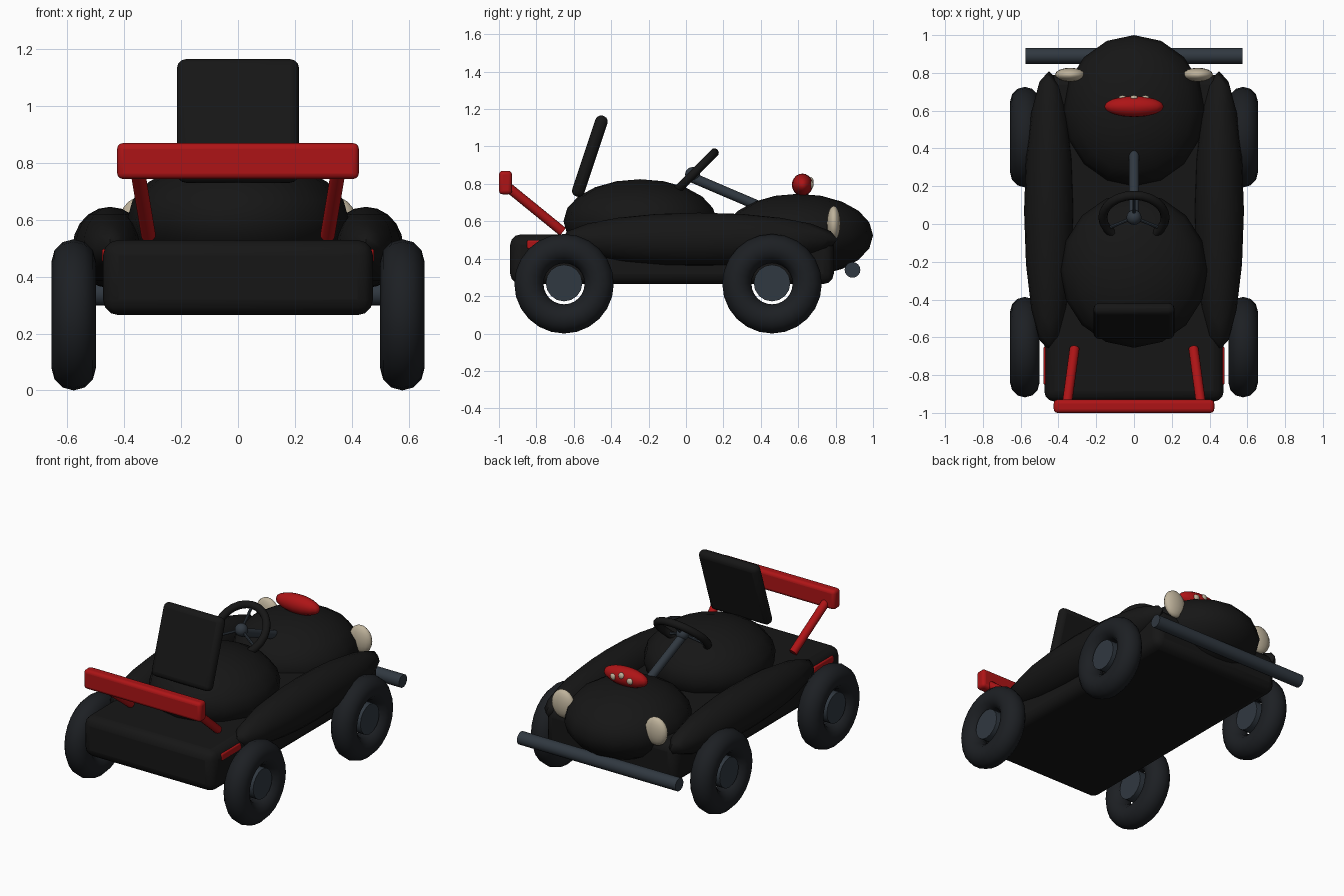
import bpy, math
from mathutils import Vector

if "Cube" in bpy.data.objects:
    bpy.data.objects.remove(bpy.data.objects["Cube"])

def material(name, rgb):
    m = bpy.data.materials.new(name)
    m.diffuse_color = (*rgb, 1)
    m.use_nodes = True
    m.node_tree.nodes["Principled BSDF"].inputs["Base Color"].default_value = m.diffuse_color
    return m

BLACK = material("black_paint", (0.008, 0.008, 0.008))
RUBBER = material("rubber", (0.012, 0.014, 0.017))
STEEL = material("dark_steel", (0.03, 0.04, 0.052))
RED = material("red_paint", (0.42, 0.007, 0.008))
CREAM = material("cream_lens", (0.52, 0.45, 0.33))

def finish(name, mat, angle=40):
    ob = bpy.context.object
    ob.name = name
    ob.data.materials.append(mat)
    bpy.ops.object.transform_apply(location=False, rotation=False, scale=True)
    bpy.ops.object.shade_smooth_by_angle(angle=math.radians(angle))
    return ob

def ellipsoid(name, loc, radii, mat, seg=16, rings=10):
    bpy.ops.mesh.primitive_uv_sphere_add(segments=seg, ring_count=rings, radius=1, location=loc)
    bpy.context.object.scale = radii
    return finish(name, mat, 60)

def box(name, loc, size, mat, bevel, rot=(0, 0, 0)):
    bpy.ops.mesh.primitive_cube_add(size=1, location=loc, rotation=rot)
    bpy.context.object.scale = size
    ob = finish(name, mat)
    b = ob.modifiers.new("bevel", 'BEVEL')
    b.width, b.segments = bevel, 3
    return ob

def rod(name, a, b, r, mat, verts=16):
    a, b = Vector(a), Vector(b)
    d = b - a
    bpy.ops.mesh.primitive_cylinder_add(vertices=verts, radius=r, depth=d.length, location=(a + b) / 2,
                                        rotation=d.to_track_quat('Z', 'Y').to_euler())
    return finish(name, mat)

def ring(name, loc, rot, major, minor, mat, minor_seg=10):
    bpy.ops.mesh.primitive_torus_add(location=loc, rotation=rot, major_radius=major, minor_radius=minor,
                                     major_segments=24, minor_segments=minor_seg)
    return finish(name, mat, 60)

# Body: floor box, seat dome, nose
box("chassis", (0, -0.075, 0.397), (0.95, 1.73, 0.265), BLACK, 0.055)
ellipsoid("cockpit_dome", (0, -0.245, 0.6), (0.39, 0.41, 0.225), BLACK)
ellipsoid("nose", (0, 0.6, 0.525), (0.375, 0.4, 0.222), BLACK)

# Seat back
box("seat_back", (0, -0.514, 0.948), (0.43, 0.068, 0.455), BLACK, 0.032, (math.radians(-18.4), 0, 0))

# Steering wheel, column and spokes
hub = Vector((0, 0.035, 0.85))
ring("steering_wheel", hub, (math.radians(45), 0, 0), 0.165, 0.024, BLACK)
rod("steering_column", (0, 0.03, 0.835), (0, 0.44, 0.66), 0.027, STEEL)
ellipsoid("steering_hub", hub, (0.04, 0.04, 0.04), STEEL)
for i in range(3):
    t = math.radians(90 + 120 * i)
    tip = hub + 0.16 * Vector((math.cos(t), math.sin(t) * 0.7071, math.sin(t) * 0.7071))
    rod(f"steering_spoke_{i}", hub, tip, 0.009, STEEL, 8)

# Bumper bar at the nose
rod("bumper", (-0.575, 0.89, 0.34), (0.575, 0.89, 0.34), 0.042, STEEL)

# Red wing
box("wing", (0, -0.965, 0.807), (0.85, 0.07, 0.126), RED, 0.02)

# Red bonnet lamp with three small bulbs
ellipsoid("bonnet_lamp", (0, 0.622, 0.795), (0.158, 0.056, 0.06), RED)
for i, (x, z) in enumerate([(-0.06, 0.795), (0, 0.815), (0.06, 0.795)]):
    ellipsoid(f"bulb_{i}", (x, 0.668, z), (0.021, 0.014, 0.021), CREAM, 12, 8)

# Mirrored side parts
for s, side in ((-1, "left"), (1, "right")):
    ellipsoid(f"{side}_side_pod", (0.45 * s, 0.07, 0.503), (0.132, 0.74, 0.143), BLACK)
    ellipsoid(f"{side}_headlight", (0.338 * s, 0.79, 0.59), (0.08, 0.037, 0.092), CREAM)
    box(f"{side}_tail_light", (0.464 * s, -0.75, 0.475), (0.03, 0.2, 0.045), RED, 0.008)
    rod(f"{side}_wing_strut", (0.315 * s, -0.66, 0.545), (0.355 * s, -0.955, 0.785), 0.026, RED)
    for y, end in ((-0.652, "front"), (0.46, "back")):
        ring(f"{side}_{end}_tyre", (0.578 * s, y, 0.266), (0, math.pi / 2, 0), 0.188, 0.078, RUBBER, 12)
        rod(f"{side}_{end}_hub", (0.515 * s, y, 0.27), (0.635 * s, y, 0.27), 0.098, STEEL)
